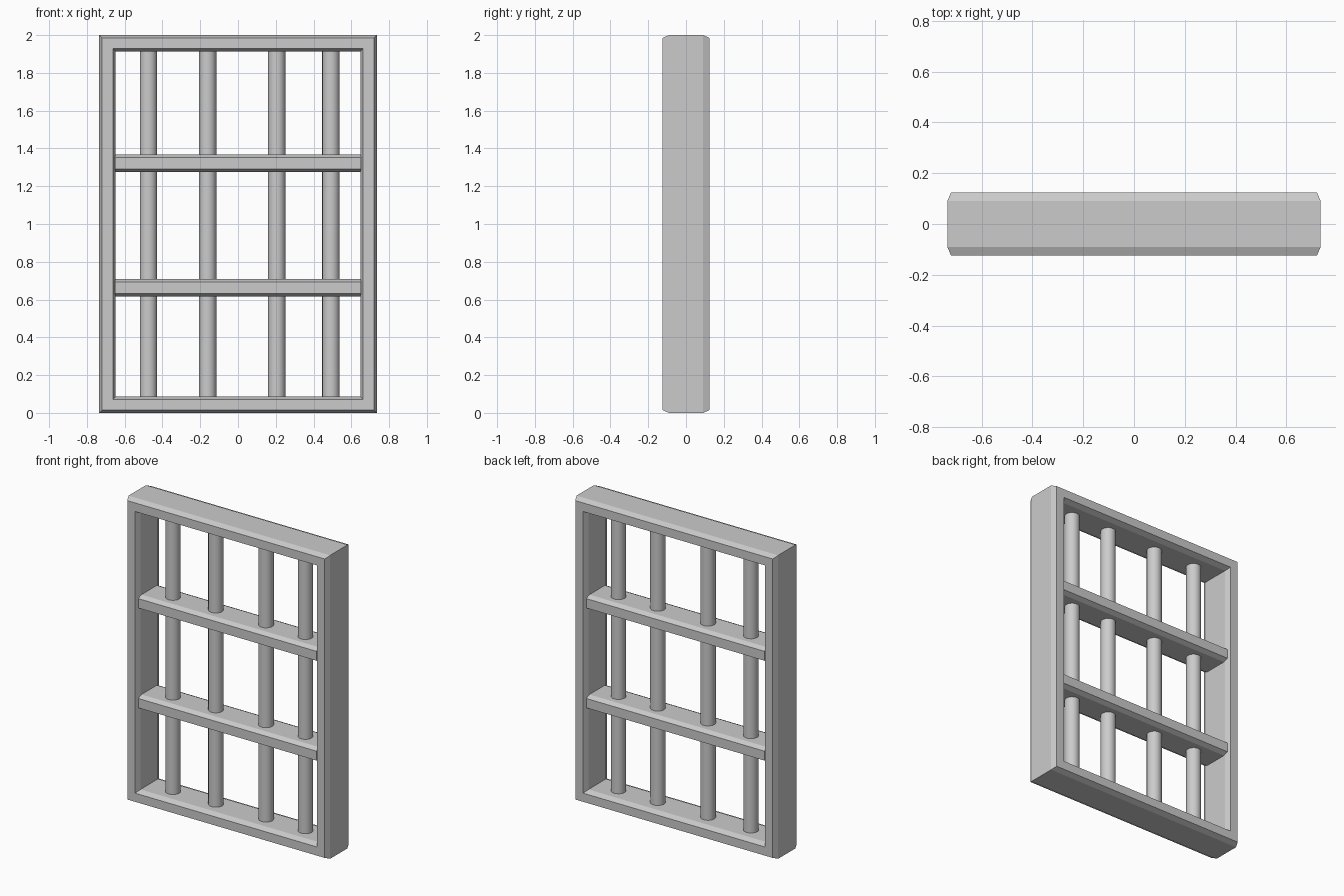
import bpy, bmesh

if "Cube" in bpy.data.objects:
    bpy.data.objects.remove(bpy.data.objects["Cube"])

HALF_W, HEIGHT = 0.735, 2.0


def finish(name, bm):
    bmesh.ops.recalc_face_normals(bm, faces=bm.faces)
    mesh = bpy.data.meshes.new(name)
    bm.to_mesh(mesh)
    bm.free()
    obj = bpy.data.objects.new(name, mesh)
    bpy.context.collection.objects.link(obj)
    return obj


def section(width, depth, flat, cut=0.015):
    """Chamfered bar section as (across, y) points, across from 0 to width."""
    return [(0, -flat), (cut, -depth), (width - cut, -depth), (width, -flat),
            (width, flat), (width - cut, depth), (cut, depth), (0, flat)]


def skin(bm, rings, closed):
    n = len(rings[0])
    for i in range(len(rings) if closed else len(rings) - 1):
        a, b = rings[i], rings[(i + 1) % len(rings)]
        for j in range(n):
            k = (j + 1) % n
            bm.faces.new((a[j], a[k], b[k], b[j]))
    if not closed:
        bm.faces.new(rings[0])
        bm.faces.new(rings[-1])


# Mitred outer frame: chamfered section swept around a rectangle
bm = bmesh.new()
rings = []
for sx, sz in ((-1, -1), (1, -1), (1, 1), (-1, 1)):
    rings.append([bm.verts.new((sx * (HALF_W - d), y, HEIGHT / 2 + sz * (HEIGHT / 2 - d)))
                  for d, y in section(0.087, 0.125, 0.09)])
skin(bm, rings, True)
finish("frame", bm)

# Horizontal crossbars, slightly shallower than the frame
for name, z in (("lower_crossbar", 0.663), ("upper_crossbar", 1.321)):
    bm = bmesh.new()
    rings = [[bm.verts.new((x, y, z - 0.046 + d)) for d, y in section(0.092, 0.11, 0.08)]
             for x in (-0.65, 0.65)]
    skin(bm, rings, False)
    finish(name, bm)

# Unevenly spaced round upright bars
for i, x in enumerate((-0.474, -0.161, 0.205, 0.492)):
    bpy.ops.mesh.primitive_cylinder_add(vertices=24, radius=0.046, depth=1.88,
                                        location=(x, 0, HEIGHT / 2))
    bar = bpy.context.object
    bar.name = f"upright_bar_{i + 1}"
    bpy.ops.object.shade_smooth_by_angle()
